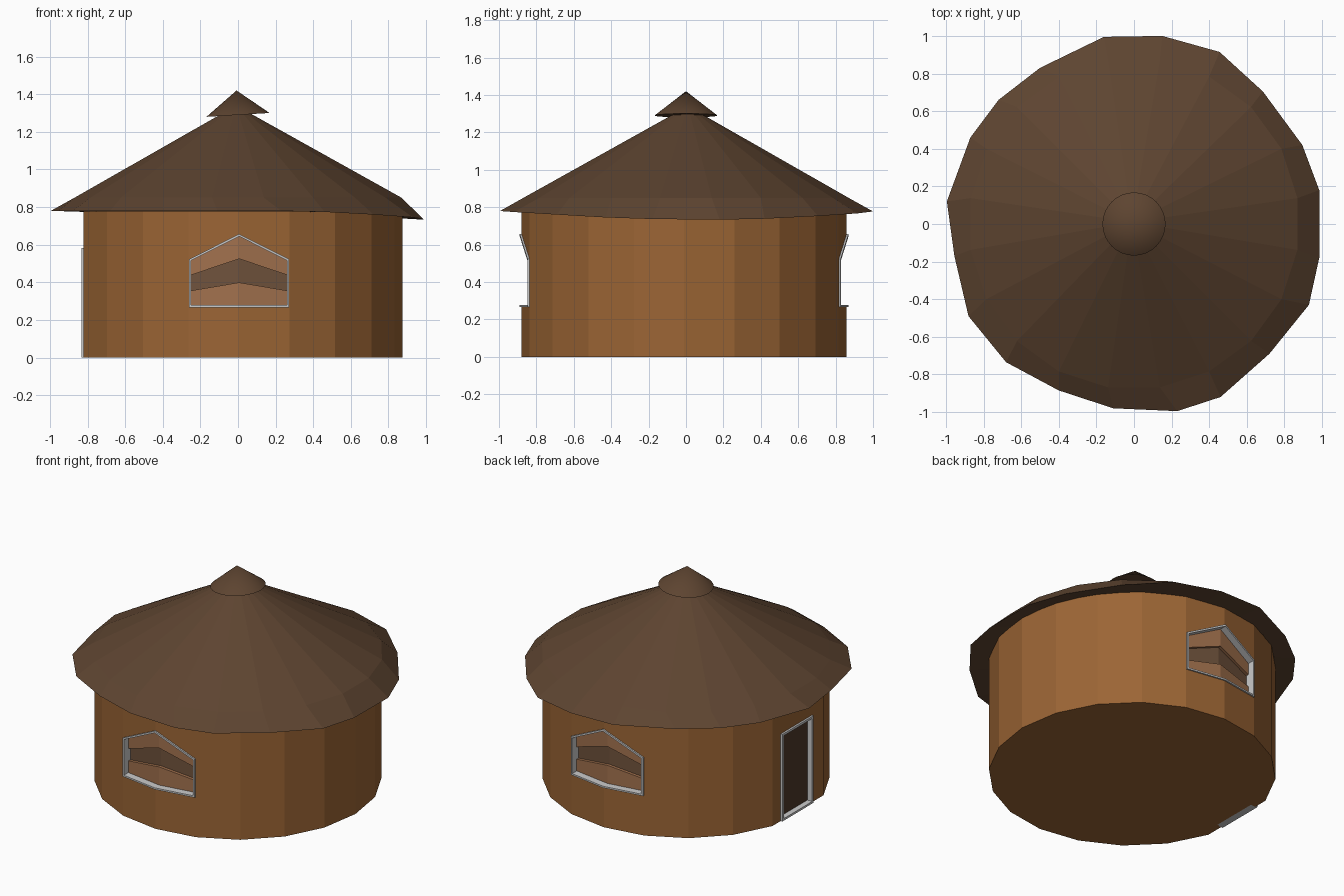
import bpy, bmesh
from math import sin, cos, tan, radians, atan2

if "Cube" in bpy.data.objects:
    bpy.data.objects.remove(bpy.data.objects["Cube"])

CX, CY, R = 0.006, -0.01, 0.869


def mat(name, rgb):
    m = bpy.data.materials.new(name)
    m.diffuse_color = (*rgb, 1)
    m.use_nodes = True
    m.node_tree.nodes["Principled BSDF"].inputs["Base Color"].default_value = m.diffuse_color
    return m


CLAY = mat("clay", (0.33, 0.13, 0.035))
THATCH = mat("thatch", (0.11, 0.058, 0.03))
SHUTTER = mat("shutter_wood", (0.36, 0.165, 0.075))
DARK = mat("dark_wood", (0.16, 0.085, 0.045))
DOOR = mat("door_wood", (0.075, 0.04, 0.023))


def make(name, verts, faces, material=None):
    me = bpy.data.meshes.new(name)
    me.from_pydata(verts, [], faces)
    bm = bmesh.new()
    bm.from_mesh(me)
    bmesh.ops.recalc_face_normals(bm, faces=bm.faces)
    bm.to_mesh(me)
    bm.free()
    ob = bpy.data.objects.new(name, me)
    bpy.context.collection.objects.link(ob)
    if material:
        me.materials.append(material)
    return ob


def bridge(n, a, b):
    """Quads joining two closed loops of n vertices."""
    return [(a + i, a + (i + 1) % n, b + (i + 1) % n, b + i) for i in range(n)]


def cut(target, cutter):
    mod = target.modifiers.new("cut", "BOOLEAN")
    mod.object = cutter
    mod.solver = "EXACT"
    bpy.context.view_layer.objects.active = target
    bpy.ops.object.modifier_apply(modifier=mod.name)
    bpy.data.objects.remove(cutter)


# Wall: 20-sided drum, with one corner left out to make a flat door side
ring = [(CX + R * cos(radians(18 * i)), CY + R * sin(radians(18 * i)))
        for i in range(20) if i != 10]
n = len(ring)
wall = make("wall", [(x, y, 0) for x, y in ring] + [(x, y, 0.785) for x, y in ring],
            bridge(n, 0, n) + [tuple(range(n)), tuple(range(n, 2 * n))], CLAY)


# Windows: outlines bent around a wall corner, front (-1) and back (+1)
def on_wall(outline, side, offset):
    return [(CX + x, CY + side * (R + offset - abs(x) * tan(radians(9))), z)
            for x, z in outline]


def bent_slab(name, outline, side, front, back, material=None):
    # outline: left, middle, right along the bottom, then right, middle, left on top
    caps = [(0, 1, 4, 5), (1, 2, 3, 4), (6, 7, 10, 11), (7, 8, 9, 10)]
    return make(name, on_wall(outline, side, front) + on_wall(outline, side, back),
                caps + bridge(6, 0, 6), material)


def window_outline(w, low, eave, peak):
    return [(-w, low), (0, low), (w, low), (w, eave), (0, peak), (-w, eave)]


OUTER = window_outline(0.266, 0.267, 0.523, 0.657)
INNER = window_outline(0.255, 0.278, 0.516, 0.644)


def row(k):
    """Part of the window outline in the k-th third of its height."""
    w, side, mid = 0.258, 0.247 / 3, 0.378 / 3
    a, b, c, d = (0.273 + side * k, 0.273 + mid * k,
                  0.273 + side * (k + 1), 0.273 + mid * (k + 1))
    return [(-w, a), (0, b), (w, a), (w, c), (0, d), (-w, c)]


for side, label in ((-1, "front"), (1, "back")):
    cut(wall, bent_slab("cutter", window_outline(0.262, 0.27, 0.52, 0.653), side, 0.1, -0.06))
    loops = (on_wall(OUTER, side, 0.01) + on_wall(INNER, side, 0.01)
             + on_wall(INNER, side, -0.06) + on_wall(OUTER, side, -0.06))
    make(label + "_window_frame", loops,
         bridge(6, 0, 6) + bridge(6, 6, 12) + bridge(6, 12, 18) + bridge(6, 18, 0))
    for k, part in enumerate(("lower_shutter", "pane", "upper_shutter")):
        bent_slab(f"{label}_window_{part}", row(k), side, -0.058 if k == 1 else -0.038,
                  -0.07, DARK if k == 1 else SHUTTER)


# Door on the flat left side
def rect(x, y0, y1, z0, z1):
    return [(x, y0, z0), (x, y1, z0), (x, y1, z1), (x, y0, z1)]


def box(name, x0, x1, dims, material=None):
    return make(name, rect(x0, *dims) + rect(x1, *dims),
                bridge(4, 0, 4) + [(0, 1, 2, 3), (4, 5, 6, 7)], material)


cut(wall, box("cutter", -0.95, -0.785, (-0.15, 0.165, -0.05, 0.575)))
out_d, in_d = (-0.157, 0.172, 0.0, 0.582), (-0.142, 0.157, 0.014, 0.567)
make("door_frame", rect(-0.833, *out_d) + rect(-0.833, *in_d) + rect(-0.785, *in_d)
     + rect(-0.785, *out_d),
     bridge(4, 0, 4) + bridge(4, 4, 8) + bridge(4, 8, 12) + bridge(4, 12, 0))
box("door_panel", -0.797, -0.78, (-0.15, 0.165, 0.004, 0.575), DOOR)

# Roof: regular cone with an uneven rim that sags on the right
RIM = [(0.985, 0.18), (0.895, 0.42), (0.685, 0.705), (0.455, 0.915), (0.15, 1.0),
       (-0.16, 0.995), (-0.5, 0.83), (-0.72, 0.66), (-0.87, 0.46), (-0.995, 0.12),
       (-0.955, -0.17), (-0.88, -0.49), (-0.68, -0.735), (-0.40, -0.885), (-0.11, -0.98),
       (0.23, -0.995), (0.46, -0.92), (0.72, -0.69), (0.93, -0.43), (0.985, -0.18)]


def circle(r, z):
    return [(r * cos(radians(9 + 18 * i)), r * sin(radians(9 + 18 * i)), z) for i in range(20)]


rim = [(x, y, 0.78 - 0.047 * max(0, cos(atan2(y, x) - 0.1)) ** 2) for x, y in RIM]
verts = rim + circle(0.88, 0.85) + [(-0.01, 0.01, 1.34)] + circle(0.85, 0.775)
make("roof", verts,
     bridge(20, 0, 20) + [(20 + i, 20 + (i + 1) % 20, 40) for i in range(20)]
     + bridge(20, 0, 41), THATCH)

# Roof cap: small round cone, slightly tilted
bpy.ops.mesh.primitive_cone_add(vertices=32, radius1=0.168, radius2=0, depth=0.13,
                                location=(-0.004, 0, 1.355), rotation=(0, radians(-3.5), 0))
cap = bpy.context.object
cap.name = "roof_cap"
cap.data.materials.append(THATCH)
bpy.ops.object.shade_smooth_by_angle(angle=radians(30))
